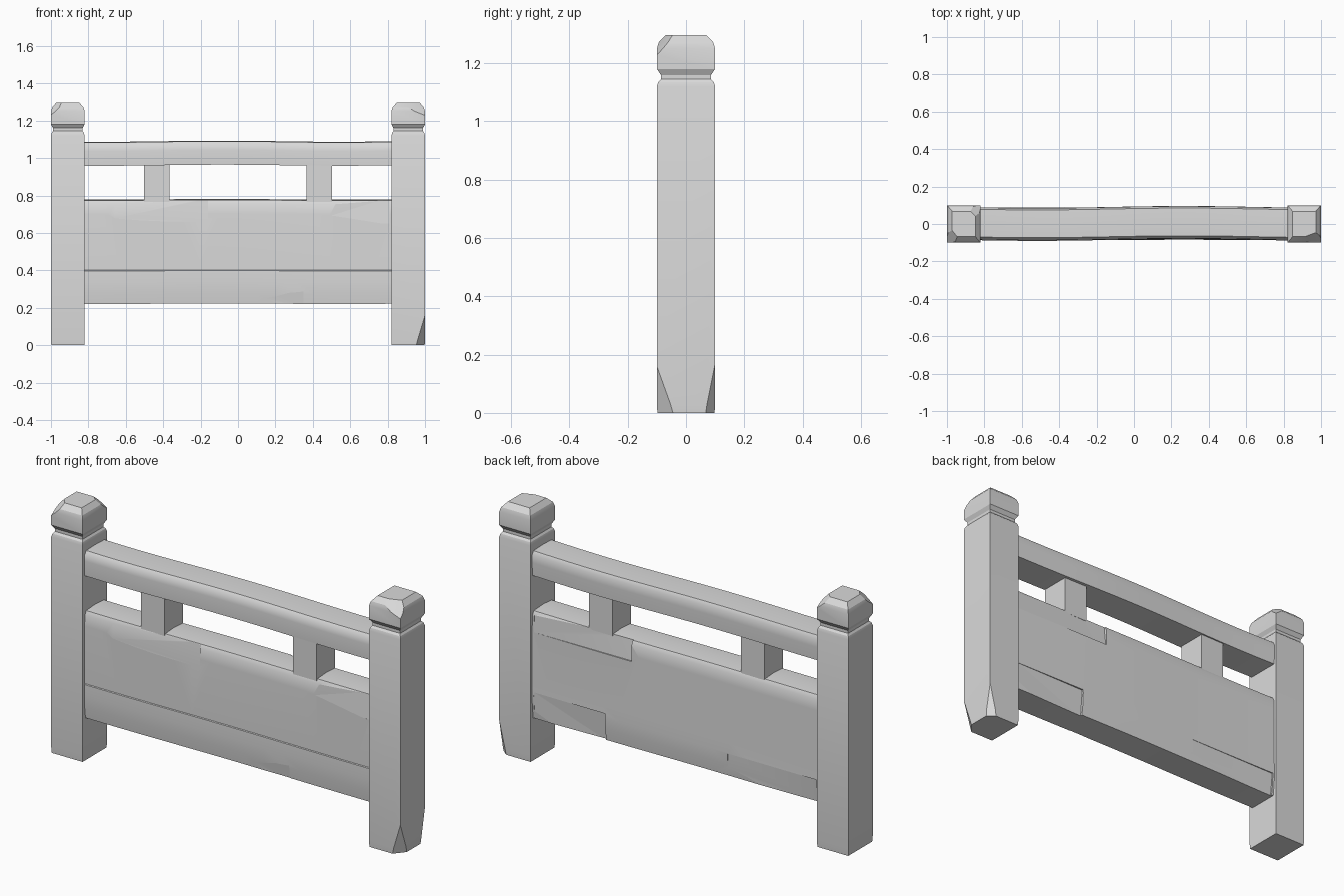
import bpy, bmesh, math
from mathutils import Vector

if "Cube" in bpy.data.objects:
    bpy.data.objects.remove(bpy.data.objects["Cube"], do_unlink=True)

GREY = (0.7, 0.7, 0.7, 1)
wood = bpy.data.materials.new("plain_grey")
wood.use_nodes = True
wood.diffuse_color = GREY
wood.node_tree.nodes["Principled BSDF"].inputs["Base Color"].default_value = GREY


def finish(name, bm):
    bmesh.ops.recalc_face_normals(bm, faces=bm.faces)
    mesh = bpy.data.meshes.new(name)
    bm.to_mesh(mesh)
    bm.free()
    mesh.materials.append(wood)
    ob = bpy.data.objects.new(name, mesh)
    bpy.context.collection.objects.link(ob)
    return ob


def smooth(ob, degrees):
    bpy.ops.object.select_all(action='DESELECT')
    ob.select_set(True)
    bpy.context.view_layer.objects.active = ob
    bpy.ops.object.shade_smooth_by_angle(angle=math.radians(degrees))


def loft(rings):
    """Skin a list of closed rings and cap both ends."""
    bm = bmesh.new()
    loops = [[bm.verts.new(p) for p in ring] for ring in rings]
    n = len(loops[0])
    for a, b in zip(loops, loops[1:]):
        for i in range(n):
            j = (i + 1) % n
            bm.faces.new((a[i], a[j], b[j], b[i]))
    bm.faces.new(loops[0])
    bm.faces.new(loops[-1])
    return bm


def shave(bm, point, normal):
    """Slice off everything beyond a plane and close the cut."""
    geom = bm.verts[:] + bm.edges[:] + bm.faces[:]
    cut = bmesh.ops.bisect_plane(bm, geom=geom, plane_co=point, plane_no=normal,
                                 clear_outer=True)["geom_cut"]
    edges = [e for e in cut if isinstance(e, bmesh.types.BMEdge)]
    bmesh.ops.holes_fill(bm, edges=edges)


# Posts: half width, half depth, height, with a neck and a chamfered cap
POST = [(.088, .098, 0), (.09, .1, .03), (.09, .1, 1.12), (.086, .095, 1.135),
        (.079, .086, 1.145), (.079, .086, 1.16), (.09, .1, 1.18), (.09, .1, 1.25),
        (.083, .093, 1.272), (.062, .068, 1.297)]


def post(name, cx, cuts):
    rings = [[(cx + sx * w, sy * d, z) for sx, sy in ((-1, -1), (1, -1), (1, 1), (-1, 1))]
             for w, d, z in POST]
    bm = loft(rings)
    for point, normal in cuts:
        shave(bm, Vector(point), Vector(normal))
    smooth(finish(name, bm), 20)


# Worn corners at the foot and on the cap
post("left_post", .91, [((1, -.1, .16), (.6, -.5, -.18)),
                        ((1, .1, .17), (.5, .6, -.12)),
                        ((.97, -.1, 1.24), (.3, -.8, .75))])
post("right_post", -.91, [((-1, -.1, 1.23), (-.5, -.4, .6)),
                          ((-.82, .1, 1.24), (.4, .4, .6))])


# Rail and panel: a y-z profile swept along x with a gentle hand-cut waver
def beam(name, profile, amount, angle):
    rings = []
    for i in range(17):
        x = -.83 + 1.66 * i / 16
        dy, dz = amount * math.sin(4 * x + .5), amount * math.sin(5 * x + 2)
        rings.append([(x, y + dy, z + dz * .6) for y, z in profile])
    ob = finish(name, loft(rings))
    smooth(ob, angle)
    return ob


beam("top_rail", [(-.082, .962), (-.085, 1.04), (-.081, 1.07), (-.068, 1.087), (0, 1.09),
                  (.08, 1.087), (.09, 1.07), (.091, 1.03), (.088, .962)], .005, 40)

panel = beam("lower_panel", [(-.076, .222), (-.083, .28), (-.086, .34), (-.085, .398),
                             (-.082, .402), (-.083, .7), (-.08, .755), (-.07, .775), (0, .78),
                             (.075, .775), (.086, .755), (.088, .7), (.088, .402),
                             (.09, .34), (.087, .28), (.08, .222)], .002, 40)


# Shallow wedge-shaped chips in the panel faces
def chip(side, x0, x1, edge, inner):
    bm = bmesh.new()
    for x, depth in ((x0, 0), (x1, .012)):
        for z, d in ((edge, depth + .003), (inner, depth * .3 - .002)):
            bm.verts.new((x, side * (.085 - d), z))
            bm.verts.new((x, side * .13, z))
    bmesh.ops.convex_hull(bm, input=bm.verts[:])
    cutter = finish("chip_cutter", bm)
    cutter.hide_render = True
    mod = panel.modifiers.new("chip", 'BOOLEAN')
    mod.operation, mod.solver, mod.object = 'DIFFERENCE', 'EXACT', cutter
    bpy.context.view_layer.objects.active = panel
    bpy.ops.object.modifier_apply(modifier=mod.name)
    bpy.data.objects.remove(cutter, do_unlink=True)


for spec in ((-1, -.74, -.16, .79, .66), (-1, .36, .81, .79, .65), (-1, -.1, .35, .21, .3),
             (1, .81, .25, .79, .67), (1, .81, .4, .21, .36), (1, -.3, -.81, .21, .34)):
    chip(*spec)
smooth(panel, 30)

# Short square struts between panel and rail
for name, side in (("left_strut", 1), ("right_strut", -1)):
    rings = [[(side * .435 + sx * .068, sy * .076, z)
              for sx, sy in ((-1, -1), (1, -1), (1, 1), (-1, 1))] for z in (.765, .975)]
    finish(name, loft(rings))
